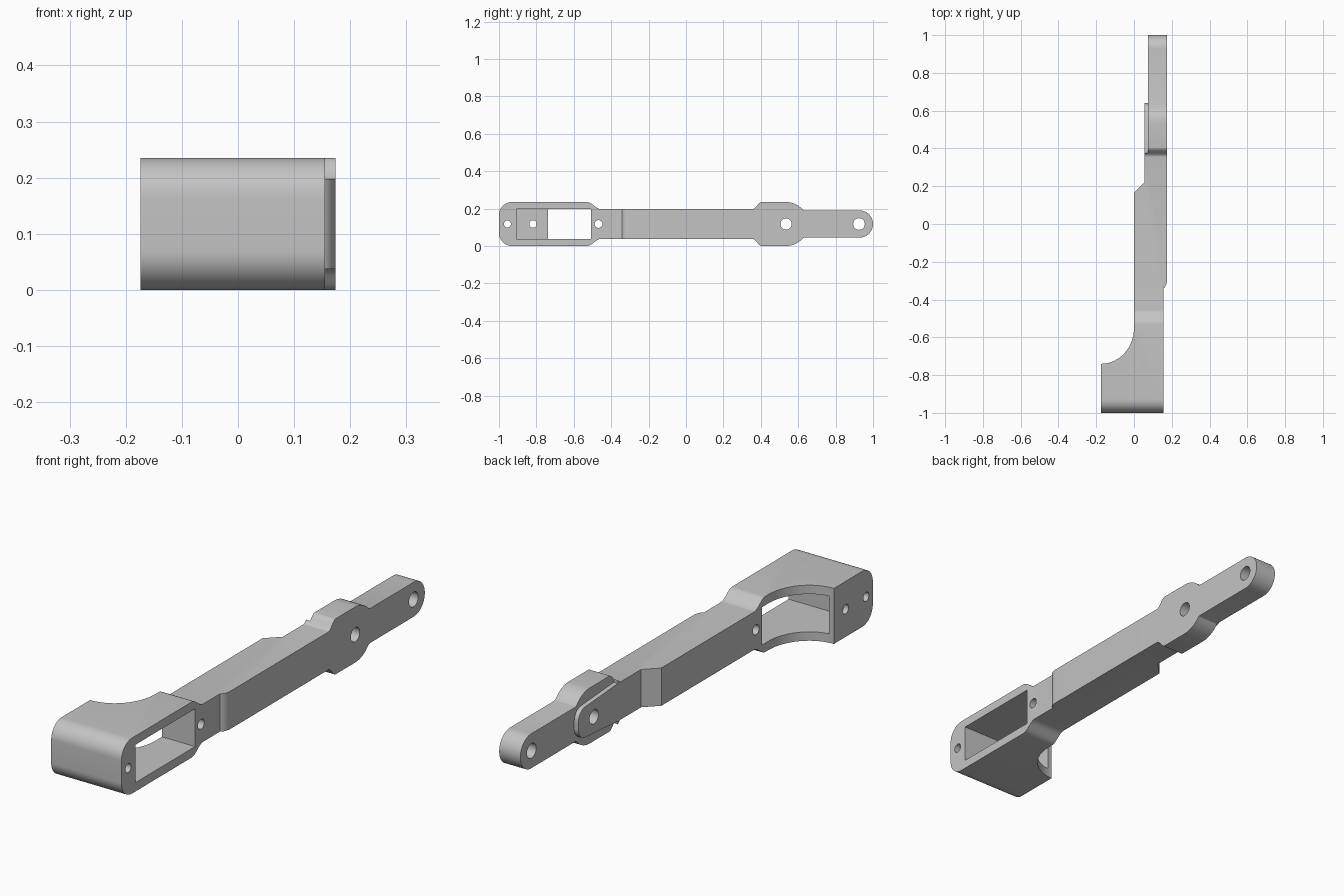
import bpy, bmesh
from math import sin, cos, pi, radians

if "Cube" in bpy.data.objects:
    bpy.data.objects.remove(bpy.data.objects["Cube"], do_unlink=True)

MID = 0.1175      # height of the centre line
HALF = 0.08       # half height of the plain arm


def arc(cu, cv, ru, rv, a0, a1, n=14):
    steps = [radians(a0 + (a1 - a0) * i / n) for i in range(n + 1)]
    return [(cu + ru * cos(a), cv + rv * sin(a)) for a in steps]


def ease(u0, v0, u1, v1, n=12):
    """S-shaped blend between two levels."""
    return [(u0 + (u1 - u0) * i / n, v0 + (v1 - v0) * (1 - cos(pi * i / n)) / 2)
            for i in range(n + 1)]


def mirrored(half):
    """Close a half outline by mirroring it about the centre line."""
    lower = [(y, -h) for y, h in reversed(half) if h > 1e-4]
    return [(y, MID + h) for y, h in half + lower]


def prism(name, outline, axis, lo, hi):
    """Extrude an outline along x (points are y, z) or z (points are x, y)."""
    bm = bmesh.new()
    place = (lambda p, d: (d, *p)) if axis == "x" else (lambda p, d: (*p, d))
    rings = [[bm.verts.new(place(p, d)) for p in outline] for d in (lo, hi)]
    n = len(outline)
    bm.faces.new(rings[0])
    bm.faces.new(rings[1])
    for i in range(n):
        j = (i + 1) % n
        bm.faces.new((rings[0][i], rings[0][j], rings[1][j], rings[1][i]))
    bmesh.ops.recalc_face_normals(bm, faces=bm.faces)
    mesh = bpy.data.meshes.new(name)
    bm.to_mesh(mesh)
    bm.free()
    ob = bpy.data.objects.new(name, mesh)
    bpy.context.collection.objects.link(ob)
    return ob


def combine(target, tool, operation):
    tool.hide_render = True
    mod = target.modifiers.new("cut", "BOOLEAN")
    mod.operation, mod.solver, mod.object = operation, "EXACT", tool
    bpy.ops.object.select_all(action="DESELECT")
    target.select_set(True)
    bpy.context.view_layer.objects.active = target
    bpy.ops.object.modifier_apply(modifier=mod.name)
    bpy.data.objects.remove(tool, do_unlink=True)


# side outline: rounded front block, arm, lug and thin end bar
side = (arc(-0.93, 0.0475, 0.07, 0.07, 180, 90)
        + ease(-0.53, MID, -0.455, HALF)
        + ease(0.355, HALF, 0.405, MID)
        + arc(0.535, 0, MID, MID, 90, 43)
        + [(0.626, 0.075), (0.634, 0.073)]
        + arc(0.927, 0, 0.073, 0.073, 90, 0))
arm = prism("support_arm", mirrored(side), "x", -0.3, 0.3)

# plan outline: hollowed block corner, chamfered inner side, raised outer side
plan = ([(-0.174, -1.1)]
        + arc(-0.174, -0.55, 0.174, 0.19, -90, 0, 24)
        + [(0, 0.165), (0.056, 0.22), (0.056, 1.1), (0.174, 1.1)]
        + arc(0.144, -0.3, 0.03, 0.045, 0, -68, 8)
        + [(0.155, -0.345), (0.155, -1.1)])
combine(arm, prism("plan_cutter", plan, "z", -0.1, 0.4), "INTERSECT")

# step behind the lug, leaving a thin tapered tongue
tongue = ([(0.375, HALF)]
          + arc(0.59, 0.015, 0.05, 0.05, 80, 0))
step = mirrored(tongue) + [(0.375, -0.1), (1.1, -0.1), (1.1, 0.4), (0.375, 0.4)]
combine(arm, prism("step_cutter", step, "x", -0.2, 0.075), "DIFFERENCE")

# pocket through the block, with a thin wall left at the back
pocket = mirrored([(-0.907, HALF), (-0.508, HALF)])
combine(arm, prism("pocket_cutter", pocket, "x", -0.152, 0.4), "DIFFERENCE")

# cross holes
for y, r in ((-0.955, 0.019), (-0.818, 0.02), (-0.468, 0.021),
             (0.535, 0.03), (0.925, 0.031)):
    hole = arc(y, MID, r, r, 0, 348.75, 31)
    combine(arm, prism("hole_cutter", hole, "x", -0.4, 0.4), "DIFFERENCE")

# colour and shading
grey = bpy.data.materials.new("light_grey")
grey.use_nodes = True
colour = (0.55, 0.55, 0.55, 1)
grey.diffuse_color = colour
grey.node_tree.nodes["Principled BSDF"].inputs["Base Color"].default_value = colour
arm.data.materials.clear()
arm.data.materials.append(grey)
for face in arm.data.polygons:
    face.material_index = 0

bpy.ops.object.select_all(action="DESELECT")
arm.select_set(True)
bpy.context.view_layer.objects.active = arm
bpy.ops.object.shade_smooth_by_angle(angle=radians(30))
